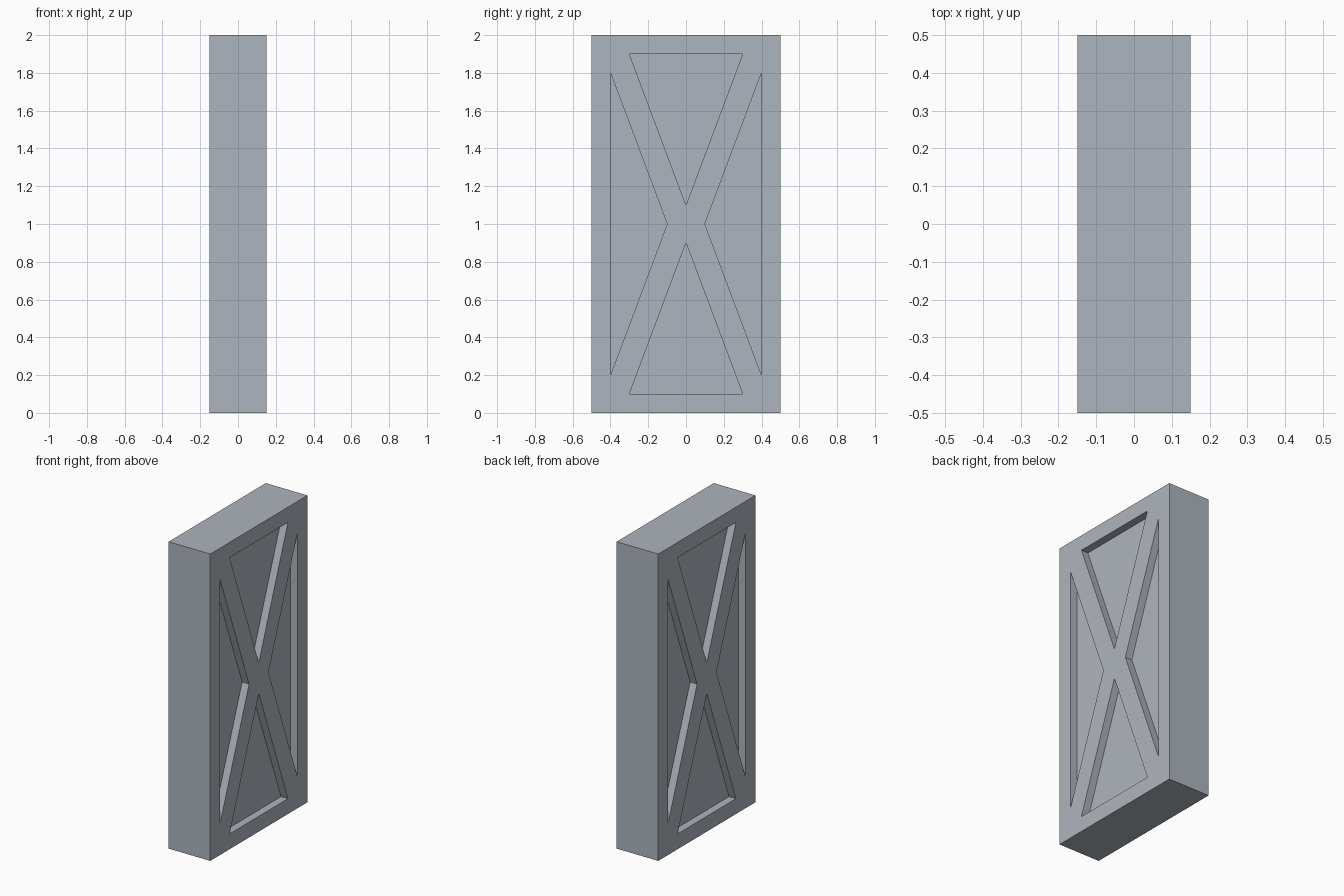
import bpy
import bmesh

HALF_THICK, HALF_WIDTH, HEIGHT = 0.15, 0.5, 2.0
RECESS_DEPTH = 0.05

default_cube = bpy.data.objects.get("Cube")
if default_cube:
    bpy.data.objects.remove(default_cube, do_unlink=True)


def make_material(name, color):
    mat = bpy.data.materials.new(name)
    mat.use_nodes = True
    mat.diffuse_color = color
    mat.node_tree.nodes["Principled BSDF"].inputs["Base Color"].default_value = color
    return mat


def add_object(name, bm, mat):
    bmesh.ops.recalc_face_normals(bm, faces=bm.faces)
    mesh = bpy.data.meshes.new(name)
    bm.to_mesh(mesh)
    bm.free()
    mesh.materials.append(mat)
    obj = bpy.data.objects.new(name, mesh)
    bpy.context.collection.objects.link(obj)
    return obj


def add_prism(bm, outline, x0, x1):
    """Extrude a (y, z) outline along x."""
    face = bm.faces.new([bm.verts.new((x0, y, z)) for y, z in outline])
    extruded = bmesh.ops.extrude_face_region(bm, geom=[face], use_keep_orig=True)
    verts = [v for v in extruded["geom"] if isinstance(v, bmesh.types.BMVert)]
    bmesh.ops.translate(bm, verts=verts, vec=(x1 - x0, 0, 0))


steel = make_material("blue grey steel", (0.42, 0.46, 0.51, 1))

# Solid slab
bm = bmesh.new()
add_prism(bm, [(-HALF_WIDTH, 0), (HALF_WIDTH, 0),
               (HALF_WIDTH, HEIGHT), (-HALF_WIDTH, HEIGHT)],
          -HALF_THICK, HALF_THICK)
panel = add_object("cross_braced_panel", bm, steel)

# Triangular pockets on both broad sides, leaving a frame and an X brace
bm = bmesh.new()
for side in (-1, 1):
    floor = side * (HALF_THICK - RECESS_DEPTH)
    outside = side * (HALF_THICK + RECESS_DEPTH)
    for s in (-1, 1):
        mid = HEIGHT / 2
        end_pocket = [(-0.3, mid + s * 0.9), (0.3, mid + s * 0.9), (0, mid + s * 0.1)]
        side_pocket = [(s * 0.4, 0.2), (s * 0.4, 1.8), (s * 0.1, mid)]
        add_prism(bm, end_pocket, floor, outside)
        add_prism(bm, side_pocket, floor, outside)
cutter = add_object("pocket_cutter", bm, steel)
cutter.hide_render = True

# Cut the pockets, then discard the cutter
cut = panel.modifiers.new("pockets", "BOOLEAN")
cut.operation = "DIFFERENCE"
cut.solver = "EXACT"
cut.object = cutter
bpy.context.view_layer.objects.active = panel
bpy.ops.object.modifier_apply(modifier=cut.name)
bpy.data.objects.remove(cutter, do_unlink=True)
